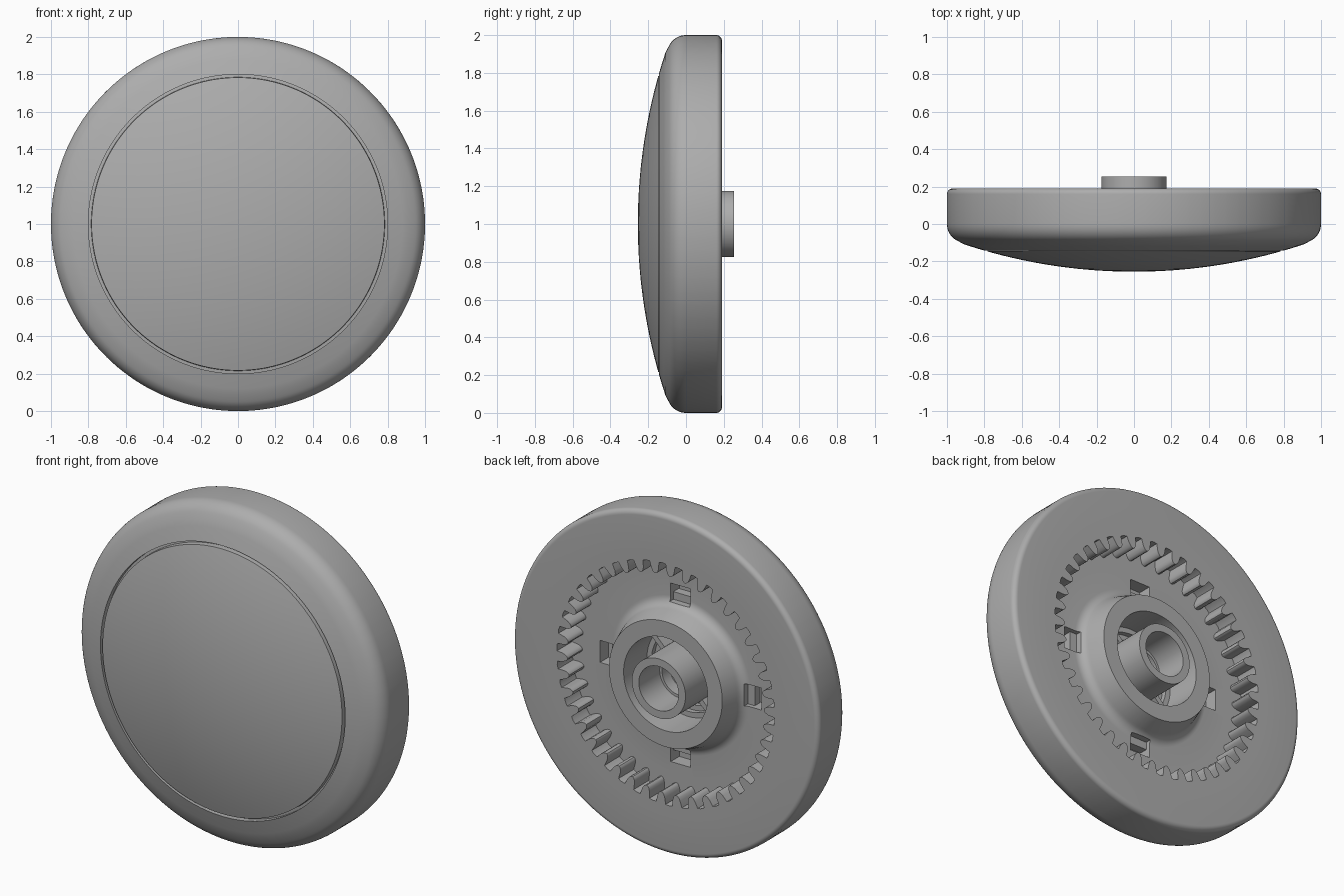
import bpy, bmesh
from math import sin, cos, pi, sqrt, radians
from mathutils import Matrix, Vector

if "Cube" in bpy.data.objects:
    bpy.data.objects.remove(bpy.data.objects["Cube"])

grey = bpy.data.materials.new("mid_grey")
grey.use_nodes = True
COLOUR = (0.42, 0.42, 0.42, 1)
grey.diffuse_color = COLOUR
grey.node_tree.nodes["Principled BSDF"].inputs["Base Color"].default_value = COLOUR

TEETH = 42
# one gear pitch: (fraction of pitch, radius)
TOOTH = [(0, .71), (.2, .713), (.42, .71), (.46, .672), (.52, .655),
         (.61, .645), (.7, .642), (.79, .645), (.88, .655), (.94, .672)]
ANGLES = [((t + f) * 2 * pi / TEETH, r) for t in range(TEETH) for f, r in TOOTH]
BACK, FLOOR, DOME_R, FRONT = 0.19, 0.05, 2.89, -0.255


def dome(r):
    """Depth of the domed front at radius r."""
    return FRONT + DOME_R - sqrt(DOME_R ** 2 - r * r)


def arc(cx, cy, rad, a0, a1, n=7):
    return [(cx + rad * cos(radians(a0 + (a1 - a0) * i / n)),
             cy + rad * sin(radians(a0 + (a1 - a0) * i / n))) for i in range(n + 1)]


def finish(name, bm):
    bmesh.ops.remove_doubles(bm, verts=bm.verts, dist=1e-5)
    bmesh.ops.recalc_face_normals(bm, faces=bm.faces)
    mesh = bpy.data.meshes.new(name)
    bm.to_mesh(mesh)
    bm.free()
    mesh.materials.append(grey)
    ob = bpy.data.objects.new(name, mesh)
    bpy.context.collection.objects.link(ob)
    return ob


def lathe(name, profile):
    """Revolve (radius, y) rows about the axle; radius None follows the teeth."""
    bm = bmesh.new()
    rows = []
    for r, y in profile:
        if r == 0:
            rows.append([bm.verts.new((0, y, 1))] * len(ANGLES))
        else:
            rows.append([bm.verts.new(((r or tr) * sin(a), y, 1 + (r or tr) * cos(a)))
                         for a, tr in ANGLES])
    n = len(ANGLES)
    for p, q in zip(rows, rows[1:]):
        for i in range(n):
            j = (i + 1) % n
            bm.faces.new(list(dict.fromkeys((p[i], p[j], q[j], q[i]))))
    return finish(name, bm)


def boxes(name, size, radius, y, start):
    """Four boxes (tangent, depth, radial) spaced round the axle."""
    bm = bmesh.new()
    for k in range(4):
        m = (Matrix.Translation((0, 0, 1)) @ Matrix.Rotation(start + k * pi / 2, 4, 'Y')
             @ Matrix.Translation((0, y, radius)) @ Matrix.Diagonal(Vector((*size, 1))))
        bmesh.ops.create_cube(bm, size=1, matrix=m)
    return finish(name, bm)


def smooth(ob):
    bpy.ops.object.select_all(action='DESELECT')
    ob.select_set(True)
    bpy.context.view_layer.objects.active = ob
    bpy.ops.object.shade_smooth_by_angle(angle=radians(35))


# wheel: front seat, seam, rim, toothed recess, hub boss, axle tube
profile = [(0, -.18), (.5, -.15), (.8, -.11)]
profile += [(r, dome(r)) for r in (.8, .84, .88, .91)]
profile += arc(.9, 0, .1, -66, 0, 9)
profile += arc(.97, BACK - .03, .03, 0, 90)
profile += [(.76, BACK), (None, BACK), (None, FLOOR), (.6, FLOOR)]
profile += arc(.46, FLOOR + .06, .06, -90, -170)
profile += [(.37, BACK), (.275, BACK), (.27, -.02), (.24, -.02), (.24, -.05),
            (.21, -.05), (.21, -.08), (.175, -.08), (.175, .255), (.13, .255),
            (.13, .06), (.115, .06), (.115, -.01), (.095, -.01), (.095, -.1), (0, -.1)]
wheel = lathe("wheel_body", profile)

# latch slots cut through the recess floor
cutter = boxes("slot_cutter", (.13, .16, .105), .475, FLOOR, 0)
cut = wheel.modifiers.new("slots", 'BOOLEAN')
cut.operation, cut.solver, cut.object = 'DIFFERENCE', 'EXACT', cutter
bpy.context.view_layer.objects.active = wheel
bpy.ops.object.modifier_apply(modifier="slots")
bpy.data.objects.remove(cutter)
smooth(wheel)

# domed cap with a thin seam around it
cap = [(0, FRONT)] + [(r / 20, dome(r / 20)) for r in range(1, 16)]
cap += [(.783, dome(.783)), (.785, -.115), (0, -.17)]
smooth(lathe("front_cap", cap))

# latches inside the slots and ribs inside the hub
boxes("latches", (.13, .05, .045), .445, FLOOR - .05, 0)
boxes("hub_ribs", (.03, .1, .1), .22, -.01, pi / 4)
